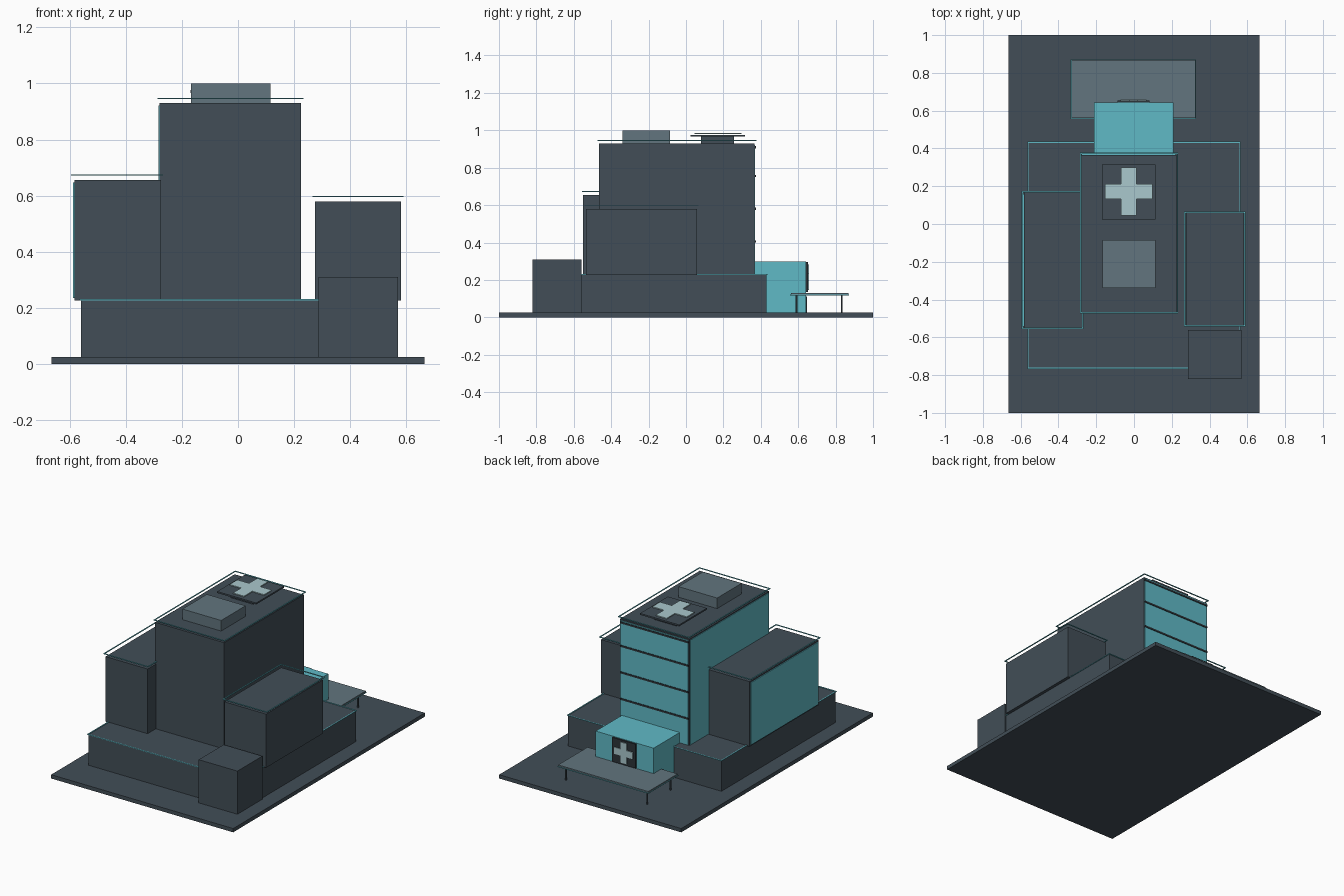
import bpy

cube = bpy.data.objects.get("Cube")
if cube:
    bpy.data.objects.remove(cube, do_unlink=True)


def material(name, rgb):
    m = bpy.data.materials.new(name)
    m.use_nodes = True
    m.diffuse_color = (*rgb, 1)
    m.node_tree.nodes["Principled BSDF"].inputs["Base Color"].default_value = (*rgb, 1)
    return m


SLATE = material("dark slate", (0.054, 0.076, 0.095))
TEAL = material("teal glass", (0.117, 0.49, 0.565))
GREY = material("blue grey", (0.122, 0.178, 0.209))
PALE = material("pale cyan", (0.40, 0.58, 0.61))
INK = material("near black", (0.025, 0.033, 0.04))


def finish(name, verts, faces, mat):
    mesh = bpy.data.meshes.new(name)
    mesh.from_pydata(verts, [], faces)
    mesh.materials.append(mat)
    obj = bpy.data.objects.new(name, mesh)
    bpy.context.collection.objects.link(obj)
    return obj


def boxes(name, mat, *spans):
    """One object made of boxes, each given as its x, y and z ranges."""
    verts, faces = [], []
    for xs, ys, zs in spans:
        n = len(verts)
        verts += [(x, y, z) for x in xs for y in ys for z in zs]
        for f in ((0, 1, 3, 2), (4, 6, 7, 5), (0, 4, 5, 1),
                  (2, 3, 7, 6), (0, 2, 6, 4), (1, 5, 7, 3)):
            faces.append([n + i for i in f])
    return finish(name, verts, faces, mat)


def rail(name, xs, ys, z):
    """Thin rectangular trim around a roof edge."""
    w, h = 0.007, 0.004
    (a, b), (c, d), zs = xs, ys, (z - h / 2, z + h / 2)
    return boxes(name, TEAL,
                 ((a, b), (c, c + w), zs), ((a, b), (d - w, d), zs),
                 ((a, a + w), (c + w, d - w), zs), ((b - w, b), (c + w, d - w), zs))


# Site slab and main masses
TOWER_X, TOWER_Y = (-0.28, 0.225), (-0.465, 0.365)
boxes("ground_slab", SLATE, ((-0.665, 0.665), (-1, 1), (0, 0.025)))
boxes("podium", SLATE, ((-0.56, 0.56), (-0.762, 0.43), (0.025, 0.228)))
boxes("tower", SLATE, (TOWER_X, TOWER_Y, (0.228, 0.93)))
boxes("right_wing", SLATE, ((-0.583, -0.275), (-0.55, 0.168), (0.226, 0.655)))
boxes("left_wing", SLATE, ((0.275, 0.58), (-0.535, 0.058), (0.226, 0.58)))
boxes("front_annex", SLATE, ((0.287, 0.57), (-0.82, -0.56), (0.025, 0.31)))

# Roof edge trims
rail("podium_trim", (-0.565, 0.565), (-0.767, 0.437), 0.229)
rail("tower_trim", (-0.286, 0.234), (-0.473, 0.378), 0.946)
rail("right_wing_trim", (-0.595, -0.268), (-0.556, 0.174), 0.673)
rail("left_wing_trim", (0.266, 0.59), (-0.542, 0.066), 0.597)

# Glass walls with dark floor lines on the back
boxes("tower_back_glass", TEAL, ((-0.275, 0.22), (0.363, 0.37), (0.23, 0.922)))
boxes("tower_side_glass", TEAL, ((-0.284, -0.278), (-0.46, 0.36), (0.23, 0.922)))
boxes("right_wing_glass", TEAL, ((-0.588, -0.581), (-0.543, 0.16), (0.235, 0.647)))
boxes("floor_lines", INK, *[((-0.277, 0.222), (0.365, 0.373), (z - 0.006, z + 0.006))
                            for z in (0.405, 0.58, 0.755, 0.91)])

# Roof plant and landing pad
boxes("roof_plant", GREY, ((-0.168, 0.115), (-0.34, -0.085), (0.93, 1.0)))
boxes("pad_base", SLATE, ((-0.11, 0.055), (0.08, 0.257), (0.93, 0.966)))
boxes("landing_pad", SLATE, ((-0.17, 0.115), (0.025, 0.315), (0.966, 0.976)))


def cross_outline(half, arm):
    """Twelve corners of a plus shape."""
    quarter = [(arm, half), (arm, arm), (half, arm)]
    pts = []
    for _ in range(4):
        pts += quarter
        quarter = [(y, -x) for x, y in quarter]
    return pts


def cross(name, half, arm, place):
    """Thin plus-shaped plate; place maps (u, v, side) to a position."""
    pts = cross_outline(half, arm)
    n = len(pts)
    verts = [place(u, v, s) for s in (0, 1) for u, v in pts]
    faces = [list(range(n)), list(range(2 * n - 1, n - 1, -1))]
    faces += [[i, i + n, (i + 1) % n + n, (i + 1) % n] for i in range(n)]
    return finish(name, verts, faces, PALE)


cross("pad_cross", 0.126, 0.04,
      lambda u, v, s: (u - 0.028, v + 0.172, 0.986 - 0.006 * s))

# Entrance block, sign and door
boxes("entrance", TEAL, ((-0.213, 0.21), (0.365, 0.642), (0.025, 0.298)))
boxes("sign_plate", INK, ((-0.088, 0.082), (0.642, 0.653), (0.135, 0.295)))
cross("sign_cross", 0.068, 0.022,
      lambda u, v, s: (u - 0.003, 0.658 - 0.006 * s, v + 0.215))
boxes("door_frame", INK, ((-0.075, 0.07), (0.64, 0.646), (0.025, 0.112)))
boxes("door_panels", PALE, ((-0.066, -0.006), (0.645, 0.648), (0.03, 0.104)),
      ((0.001, 0.061), (0.645, 0.648), (0.03, 0.104)))

# Canopy on four posts
boxes("canopy", GREY, ((-0.332, 0.326), (0.562, 0.868), (0.117, 0.13)))
rail("canopy_trim", (-0.335, 0.329), (0.557, 0.872), 0.119)
for x in (-0.3, 0.294):
    for y in (0.59, 0.833):
        bpy.ops.mesh.primitive_cylinder_add(vertices=8, radius=0.005, depth=0.095,
                                            location=(x, y, 0.0705))
        post = bpy.context.object
        post.name = "canopy_post"
        post.data.materials.append(SLATE)
